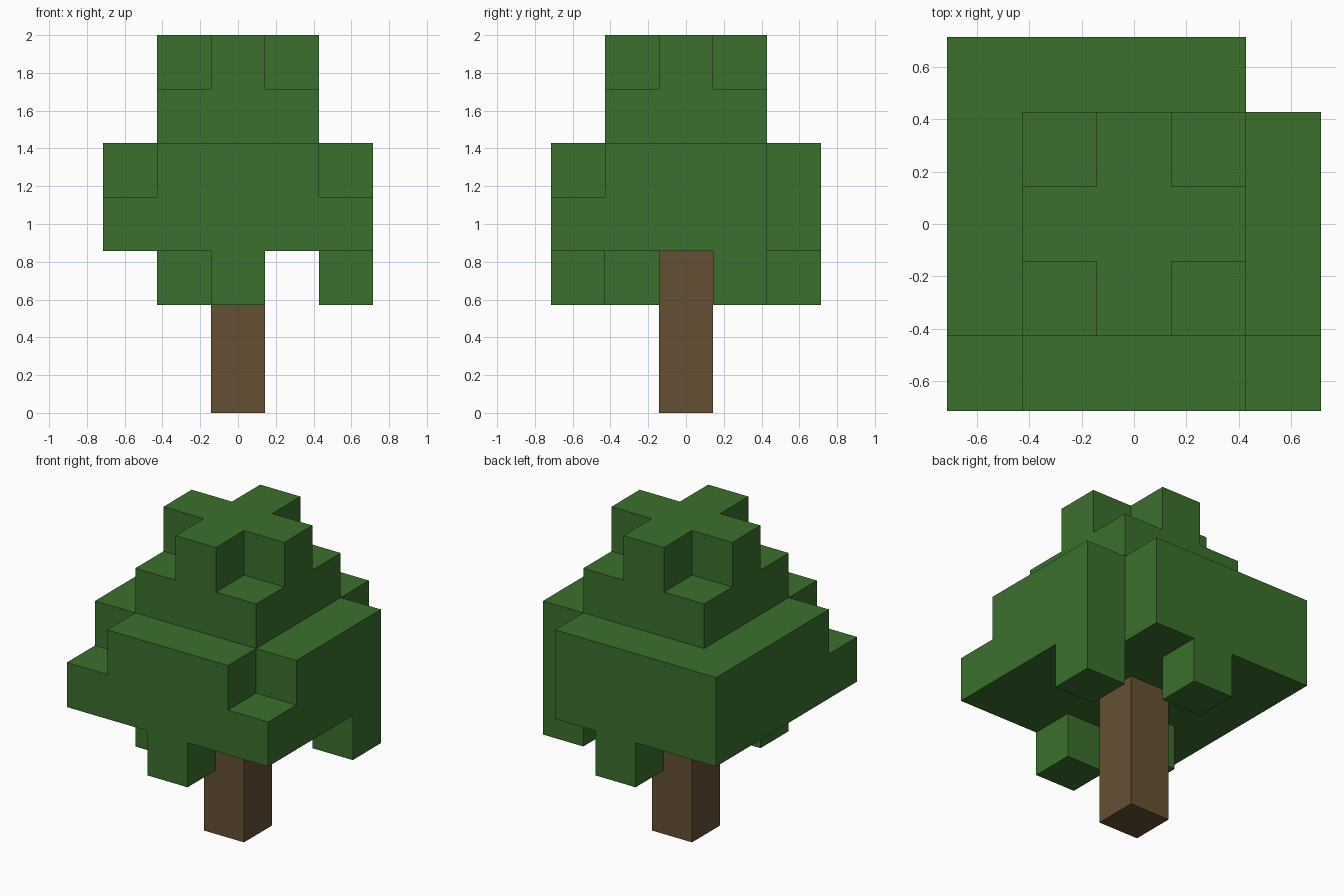
import bpy
import bmesh
from mathutils import Vector

if "Cube" in bpy.data.objects:
    bpy.data.objects.remove(bpy.data.objects["Cube"], do_unlink=True)

UNIT = 2 / 7  # edge of one block


def make_material(name, color):
    mat = bpy.data.materials.new(name)
    mat.use_nodes = True
    mat.diffuse_color = color
    bsdf = next(n for n in mat.node_tree.nodes if n.type == "BSDF_PRINCIPLED")
    bsdf.inputs["Base Color"].default_value = color
    bsdf.inputs["Roughness"].default_value = 0.9
    return mat


def square(radius, level, missing=()):
    """Square layer of blocks, leaving out the listed columns."""
    span = range(-radius, radius + 1)
    return {(x, y, level) for x in span for y in span if (x, y) not in missing}


def build_blocks(name, cells, mat):
    """Closed outer skin around a set of grid cells."""
    bm = bmesh.new()
    for cell in cells:
        center = Vector(cell) + Vector((0, 0, 0.5))
        for axis in range(3):
            for sign in (-1, 1):
                n = Vector((0, 0, 0))
                n[axis] = sign
                if tuple(int(a + b) for a, b in zip(cell, n)) in cells:
                    continue
                u = Vector((0, 0, 0))
                u[(axis + 1) % 3] = 1
                v = n.cross(u)
                corners = (-u - v, u - v, u + v, v - u)
                bm.faces.new([bm.verts.new((center + (n + c) / 2) * UNIT)
                              for c in corners])
    bmesh.ops.remove_doubles(bm, verts=bm.verts, dist=0.001)
    mesh = bpy.data.meshes.new(name)
    bm.to_mesh(mesh)
    bm.free()
    mesh.materials.append(mat)
    obj = bpy.data.objects.new(name, mesh)
    bpy.context.collection.objects.link(obj)
    return obj


leaf_green = make_material("leaf green", (0.044, 0.162, 0.026, 1))
bark_brown = make_material("bark brown", (0.130, 0.081, 0.034, 1))

# Trunk
build_blocks("trunk", {(0, 0, z) for z in range(3)}, bark_brown)

# Canopy: hanging blocks, two wide layers, then the narrow crown
top_corners = [(x, y) for x in (-1, 1) for y in (-1, 1)]
leaves = {(0, -2, 2), (-1, -1, 2), (2, 1, 2), (0, 2, 2)}
leaves |= square(2, 3, [(2, 2)])
leaves |= square(2, 4, [(2, 2), (2, -2), (-2, -2)])
leaves |= square(1, 5)
leaves |= square(1, 6, top_corners)
build_blocks("canopy", leaves, leaf_green)
